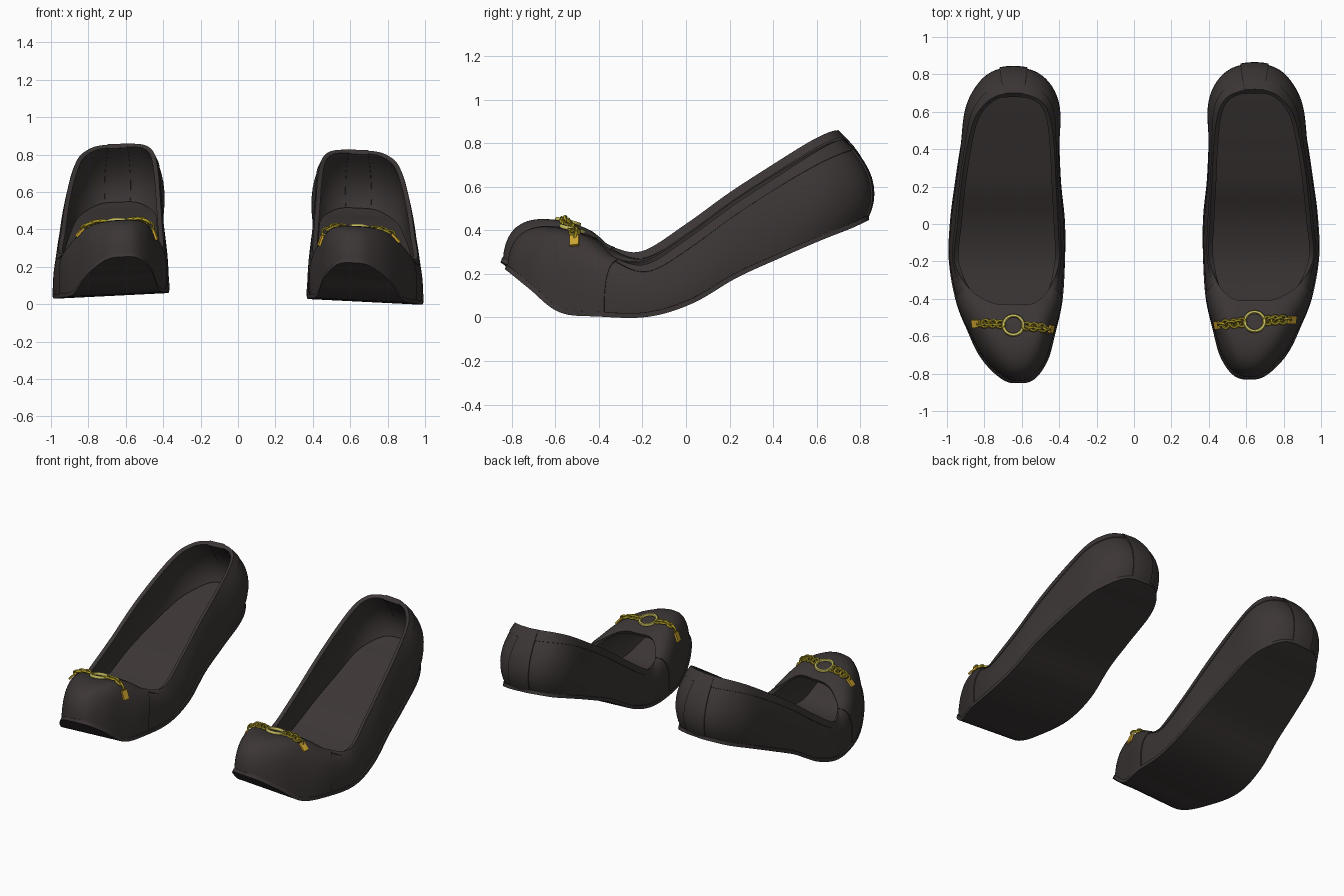
import bpy, bmesh, math
from mathutils import Vector, Matrix
from mathutils.bvhtree import BVHTree

cube = bpy.data.objects.get("Cube")
if cube:
    bpy.data.objects.remove(cube)


def material(name, color):
    m = bpy.data.materials.new(name)
    m.use_nodes = True
    m.diffuse_color = (*color, 1)
    m.node_tree.nodes["Principled BSDF"].inputs["Base Color"].default_value = (*color, 1)
    return m


LEATHER = material("dark leather", (0.045, 0.037, 0.036))
GOLD = material("old gold", (0.4, 0.31, 0.02))
PALE = material("pale gold", (0.6, 0.54, 0.12))
AMBER = material("amber gold", (0.62, 0.38, 0.03))

# Toe to heel: sole edge y, z, outer x, inner x; rim y, z, outer x, inner x
ROWS = [
    (-.835, .26, .62, .62, -.43, .385, .64, .64),
    (-.81, .245, .7, .54, -.432, .385, .69, .59),
    (-.72, .175, .795, .475, -.428, .38, .74, .545),
    (-.59, .075, .87, .435, -.405, .36, .8, .505),
    (-.42, .06, .94, .395, -.34, .31, .885, .45),
    (-.2, .06, .98, .38, -.2, .29, .955, .405),
    (0, .12, .975, .38, 0, .415, .94, .41),
    (.2, .235, .95, .4, .2, .56, .92, .42),
    (.4, .325, .92, .41, .4, .69, .89, .43),
    (.6, .41, .88, .42, .56, .79, .85, .45),
    (.72, .455, .82, .465, .645, .835, .79, .49),
    (.79, .485, .745, .54, .685, .85, .725, .56),
    (.81, .49, .645, .645, .695, .85, .645, .645),
]
STEP = 8                       # columns between two rows
HEEL = (len(ROWS) - 1) * STEP  # column at the back of the heel
COUNT = 2 * HEEL


def smooth(a, b, v):
    t = min(max((v - a) / (b - a), 0), 1)
    return t * t * (3 - 2 * t)


def perimeter():
    """Closed smooth loop of (sole edge, rim) pairs, outer side first."""
    def key(r, side):
        return Vector((r[2 + side], r[0], r[1], r[6 + side], r[4], r[5]))
    keys = [key(r, 0) for r in ROWS] + [key(r, 1) for r in ROWS[-2:0:-1]]
    n, loop = len(keys), []
    for k in range(n):
        a, b, c, d = (keys[(k + j) % n] for j in (-1, 0, 1, 2))
        for s in range(STEP):
            t = s / STEP
            v = (b * 2 + (c - a) * t + (a * 2 - b * 5 + c * 4 - d) * t ** 2
                 + (b * 3 - a - c * 3 + d) * t ** 3) / 2
            loop.append((Vector(v[:3]), Vector(v[3:])))
    return loop


LOOP = perimeter()


def outward(i):
    d = LOOP[(i + 1) % COUNT][0] - LOOP[i - 1][0]
    return Vector((d.y, -d.x, 0)).normalized()


def upper_point(i, t):
    """Point on the upper: t runs from the sole edge to the rim."""
    i %= COUNT
    base, rim = LOOP[i]
    ctrl = base + outward(i) * (.07 * smooth(.3, .8, base.y) + .02
                                - .035 * (1 - smooth(-.85, -.4, base.y)))
    ctrl.z = rim.z + .16 - .34 * smooth(-.75, 0, base.y)
    return base * (1 - t) ** 2 + ctrl * 2 * t * (1 - t) + rim * t * t


def placed(p, side):
    """Roll the shoe slightly and put it on its side of the pair."""
    q = Vector((p.x, p.y, p.z - .05 * (p.x - .67)))
    return Vector((q.x, q.y + .02, q.z - .032)) if side > 0 else Vector((-q.x, q.y, q.z))


def finish(obj, mat, angle=40):
    obj.data.materials.clear()
    obj.data.materials.append(mat)
    bpy.ops.object.select_all(action='DESELECT')
    obj.select_set(True)
    bpy.context.view_layer.objects.active = obj
    if obj.modifiers:
        bpy.ops.object.convert(target='MESH')
    bpy.ops.object.shade_smooth_by_angle(angle=math.radians(angle))


def sheet(name, verts, faces, side, thick, out):
    """Thick sheet that reaches a distance out beyond its surface."""
    if side < 0:
        faces = [f[::-1] for f in faces]
    mesh = bpy.data.meshes.new(name)
    mesh.from_pydata([placed(v, side) for v in verts], [], faces)
    bm = bmesh.new()
    bm.from_mesh(mesh)
    bmesh.ops.remove_doubles(bm, verts=bm.verts, dist=.0002)
    bm.to_mesh(mesh)
    bm.free()
    obj = bpy.data.objects.new(name, mesh)
    bpy.context.collection.objects.link(obj)
    mod = obj.modifiers.new("thickness", 'SOLIDIFY')
    mod.thickness = thick
    mod.offset = 2 * out / thick - 1
    finish(obj, LEATHER)


def grid(first, last, t0, t1, rows):
    verts = [upper_point(i, t0 + (t1 - t0) * j / rows)
             for i in range(first, last + 1) for j in range(rows + 1)]
    w = rows + 1
    faces = [(a * w + j, a * w + w + j, a * w + w + j + 1, a * w + j + 1)
             for a in range(last - first) for j in range(rows)]
    return verts, faces


def ladder(grow, lift):
    """Surface spanning the sole outline from side to side."""
    verts = []
    for i in range(HEEL + 1):
        for k in (i, (COUNT - i) % COUNT):
            verts.append(LOOP[k][0] + outward(k) * grow + Vector((0, 0, lift)))
    faces = [(2 * i, 2 * i + 2, 2 * i + 3, 2 * i + 1) for i in range(1, HEEL - 1)]
    faces += [(0, 2, 3), (2 * HEEL - 2, 2 * HEEL, 2 * HEEL - 1)]
    return verts, faces


VAMP = 4 * STEP + 1
vamp_verts, vamp_faces = grid(-VAMP, VAMP, 0, 1, 14)
VAMP_TREE = BVHTree.FromPolygons(vamp_verts, vamp_faces)


def on_vamp(x):
    """Point and normal on the vamp below the buckle line."""
    y = -.545 + .075 * (x - .645)
    hit, normal, _, _ = VAMP_TREE.ray_cast(Vector((x, y, 1)), Vector((0, 0, -1)))
    normal = normal if normal.z > 0 else -normal
    return hit + normal * .014, normal


def align(obj, x, side, tilt=0):
    p, n = on_vamp(x)
    ahead, behind = on_vamp(x + .01)[0], on_vamp(x - .01)[0]
    p, ahead, behind = (placed(v, side) for v in (p, ahead, behind))
    along = (ahead - behind).normalized()
    n = Vector((n.x * side, n.y, n.z))
    across = n.cross(along).normalized()
    basis = Matrix((along, across, along.cross(across))).transposed().to_4x4()
    obj.matrix_world = (Matrix.Translation(p) @ basis @ Matrix.Rotation(tilt, 4, 'X')
                        @ Matrix.Diagonal((*obj.scale, 1)))


def torus(name, major, minor, mat, segments=12):
    bpy.ops.mesh.primitive_torus_add(major_radius=major, minor_radius=minor,
                                     major_segments=segments, minor_segments=6)
    obj = bpy.context.object
    obj.name = name
    finish(obj, mat, 60)
    return obj


for side, label in ((1, "left"), (-1, "right")):
    # Upper: quarters, overlapping vamp, rim binding and heel tab
    sheet(label + "_quarters", *grid(VAMP - 3, COUNT - VAMP + 3, 0, 1, 10), side, .018, 0)
    sheet(label + "_vamp", vamp_verts, vamp_faces, side, .02, .006)
    sheet(label + "_rim_binding", *grid(VAMP, COUNT - VAMP, .86, 1, 3), side, .024, .004)
    sheet(label + "_heel_tab", *grid(HEEL - 5, HEEL + 5, 0, 1, 10), side, .032, .008)
    # Sole and insole
    sheet(label + "_sole", *ladder(.01, .012), side, .022, 0)
    sheet(label + "_insole", *ladder(-.02, .055), side, .03, 0)
    # Buckle ring, chains and end plates
    align(torus(label + "_buckle_ring", .053, .01, PALE, 28), .645, side)
    for way in (1, -1):
        for k in range(6):
            link = torus(label + "_chain_link", .022, .008, GOLD)
            link.scale = (1, 1, 1) if k % 2 == 0 else (1, .8, .8)
            align(link, .645 + way * (.07 + .019 * k), side, .25 if k % 2 == 0 else 1.1)
        bpy.ops.mesh.primitive_cube_add(size=1)
        plate = bpy.context.object
        plate.name = label + "_chain_end"
        finish(plate, AMBER)
        plate.scale = (.06, .042, .012)
        align(plate, .645 + way * .19, side)
